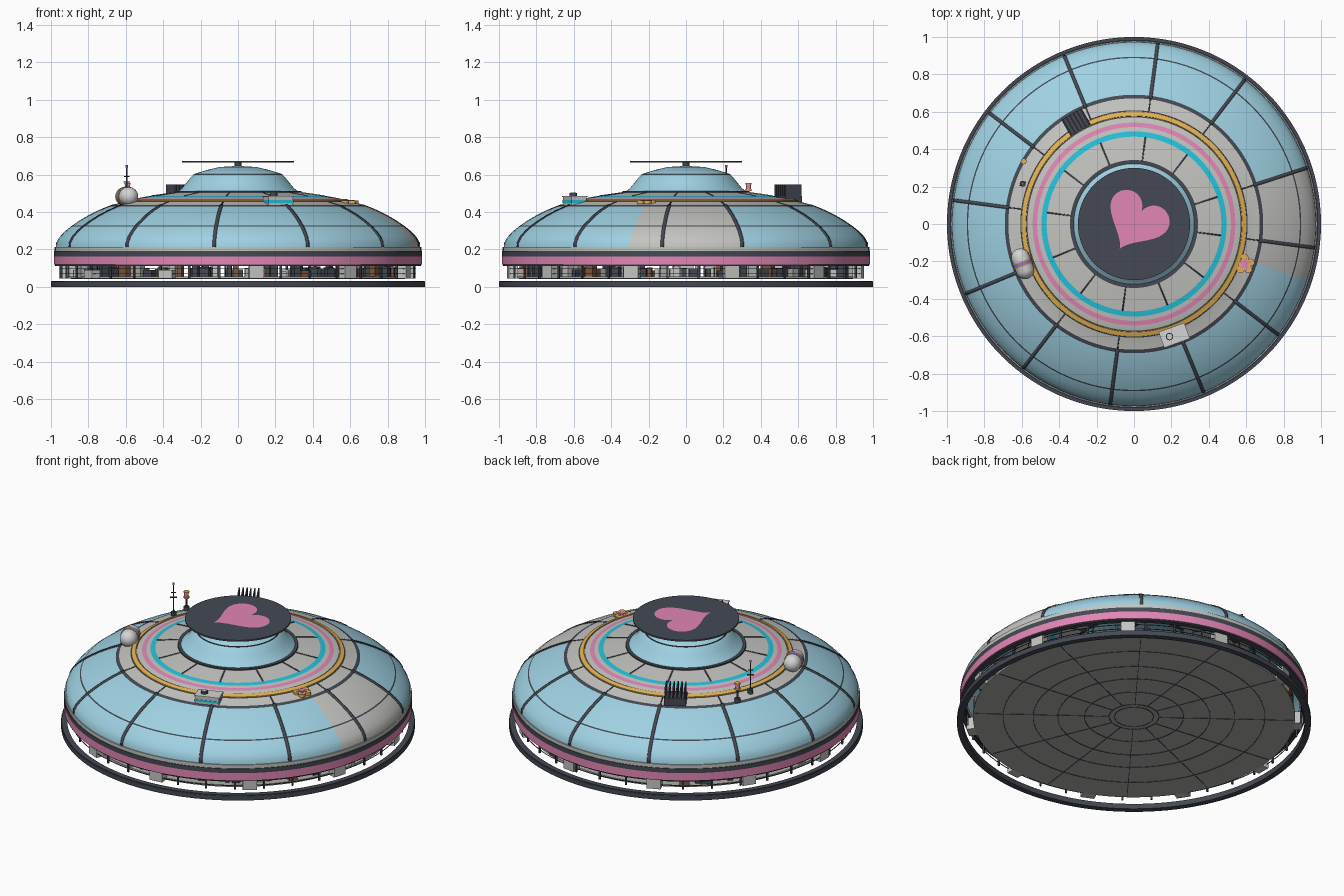
import bpy, bmesh, math, random
from mathutils import Matrix, Vector

if "Cube" in bpy.data.objects:
    bpy.data.objects.remove(bpy.data.objects["Cube"])
random.seed(4)
TAU = math.tau


def mat(name, r, g, b):
    m = bpy.data.materials.new(name)
    m.use_nodes = True
    m.diffuse_color = (r, g, b, 1)
    m.node_tree.nodes["Principled BSDF"].inputs["Base Color"].default_value = (r, g, b, 1)
    return m


BLUE = mat("sky blue", .35, .64, .77)
GREY = mat("light grey", .55, .55, .53)
DARK = mat("slate", .058, .066, .087)
PINK = mat("pink", .76, .24, .46)
GOLD = mat("gold", .76, .44, .09)
CYAN = mat("cyan", .02, .54, .71)
FLOOR = mat("floor grey", .42, .42, .4)
PURPLE = mat("purple", .3, .2, .58)
WHITE = mat("off white", .66, .66, .66)
BROWN = mat("brown", .22, .1, .05)


def finish(name, bm, mats, smooth=True, fix=True):
    if fix:
        bmesh.ops.recalc_face_normals(bm, faces=bm.faces)
    me = bpy.data.meshes.new(name)
    bm.to_mesh(me)
    bm.free()
    for m in mats:
        me.materials.append(m)
    ob = bpy.data.objects.new(name, me)
    bpy.context.collection.objects.link(ob)
    if smooth:
        bpy.context.view_layer.objects.active = ob
        bpy.ops.object.select_all(action='DESELECT')
        ob.select_set(True)
        bpy.ops.object.shade_smooth_by_angle(angle=math.radians(32))
    return ob


def revolve(name, profile, mats, rule=None, closed=False, steps=120):
    """Turn an (r, z) profile round z; rule(i, degrees) picks the material."""
    bm = bmesh.new()
    rows = [[bm.verts.new((r * math.cos(TAU * k / steps), r * math.sin(TAU * k / steps), z))
             for k in range(steps)] for r, z in profile]
    n = len(rows)
    for i in range(n if closed else n - 1):
        a, b = rows[i], rows[(i + 1) % n]
        for k in range(steps):
            j = (k + 1) % steps
            f = bm.faces.new((a[k], a[j], b[j], b[k]))
            if rule:
                f.material_index = rule(i, ((k + .5) * 360 / steps + 180) % 360 - 180)
    return finish(name, bm, mats, fix=closed)


def band(name, r0, r1, z0, z1, m):
    return revolve(name, [(r1, z0), (r1, z1), (r0, z1), (r0, z0)], [m], closed=True)


def box(name, loc, size, m, turn=0):
    bm = bmesh.new()
    bmesh.ops.create_cube(bm, size=1)
    bm.transform(Matrix.Translation(loc) @ Matrix.Rotation(turn, 4, 'Z')
                 @ Matrix.Diagonal((*size, 1)))
    return finish(name, bm, [m], False)


def rod(name, loc, radius, height, m, top=None, sides=16):
    bm = bmesh.new()
    bmesh.ops.create_cone(bm, cap_ends=True, segments=sides, radius1=radius,
                          radius2=radius if top is None else top, depth=height)
    bm.transform(Matrix.Translation(Vector(loc) + Vector((0, 0, height / 2))))
    return finish(name, bm, [m])


def seams(name, profile, angles, width, lift):
    """Raised strips that follow a profile at the given angles."""
    bm = bmesh.new()
    for a in angles:
        c, s = math.cos(math.radians(a)), math.sin(math.radians(a))
        pairs = []
        for r, z in profile:
            r, z = r + lift * .7, z + lift
            pairs.append([bm.verts.new((r * c - t * s, r * s + t * c, z))
                          for t in (-width / 2, width / 2)])
        for p, q in zip(pairs, pairs[1:]):
            bm.faces.new((p[0], p[1], q[1], q[0]))
    ob = finish(name, bm, [DARK], fix=False)
    mod = ob.modifiers.new("thickness", 'SOLIDIFY')
    mod.thickness = .006
    return ob


# Main shell with dark hoops and one grey panel on the left side
shell = [(.975, .2), (.972, .235), (.955, .265), (.925, .297), (.894, .322), (.887, .327),
         (.85, .352), (.8, .381), (.74, .41), (.691, .43), (.672, .437)]
revolve("shell", shell, [BLUE, GREY, DARK],
        lambda i, d: 2 if i in (4, 9) else int(abs(d) < 18))
seam_angles = [18 if k == 1 else -7.5 + 30 * k for k in range(12)]
seams("shell_seams", shell, seam_angles, .018, .003)

# Roof with painted rings
roof = [(.672, .437), (.608, .454), (.603, .456), (.575, .464), (.57, .466), (.542, .472),
        (.518, .477), (.495, .481), (.467, .486), (.342, .504), (.32, .507)]
roof_colour = [0, 4, 1, 4, 0, 2, 0, 3, 0, 4]
revolve("roof", roof, [GREY, GOLD, PINK, CYAN, DARK], lambda i, d: roof_colour[i])
seams("roof_seams", roof[-3:], seam_angles, .007, .002)
seams("roof_outer_seams", roof[:2], seam_angles, .006, .002)
revolve("gold_rim", [(.604, .45), (.602, .461), (.578, .469), (.575, .458)], [GOLD], closed=True)

# Neck, cap and top disc
revolve("neck", [(.335, .5), (.3, .526), (.272, .56), (.25, .588), (.234, .603), (.17, .623),
                 (.1, .64), (.02, .645)], [BLUE])
band("neck_base_line", .322, .34, .498, .512, DARK)
band("neck_top_line", .23, .237, .599, .604, DARK)
rod("hub", (0, 0, .64), .018, .03, DARK)
rod("top_disc", (0, 0, .664), .3, .009, DARK, sides=64)

# Heart plate on the disc
bm = bmesh.new()
outline = []
for k in range(64):
    t = TAU * k / 64
    x = 16 * math.sin(t) ** 3
    y = 13 * math.cos(t) - 5 * math.cos(2 * t) - 2 * math.cos(3 * t) - math.cos(4 * t)
    p = Matrix.Rotation(math.radians(-30), 3, 'Z') @ Vector((x * .0106, y * .0106, 0))
    outline.append(bm.verts.new((p.x + .012, p.y + .02, .675)))
face = bm.faces.new(outline)
face.normal_update()
if face.normal.z < 0:
    face.normal_flip()
finish("heart", bm, [PINK], False, fix=False)

# Side bands
band("grey_band", .955, .98, .19, .212, GREY)
band("dark_band", .955, .984, .163, .19, DARK)
band("pink_band", .96, .984, .118, .163, PINK)
band("lower_lip", .945, .978, .112, .118, DARK)

# Ground ring, railings and floor
band("ground_ring", .965, 1.0, 0, .028, DARK)
band("ground_ring_line", .965, .997, .028, .032, DARK)
rod("floor", (0, 0, .043), .91, .012, FLOOR, sides=96)
for z in (.068, .095):
    band("railing", .948, .952, z, z + .003, DARK)
for r in (.11, .14, .28, .43, .57, .74):
    band("floor_line", r - .002, r + .002, .041, .044, DARK)
for k in range(12):
    a = math.radians(22.5 + 30 * k)
    box("floor_seam", (.52 * math.cos(a), .52 * math.sin(a), .0425), (.76, .004, .003), DARK, a)

# Light boxes, posts and machinery under the shell
for k in range(11):
    a = math.radians(-84 + 33 * k)
    h = .045 if k > 8 else .075
    box("grey_box", (.932 * math.cos(a), .932 * math.sin(a), .045 + h / 2), (.05, .08, h), GREY, a)
for k in range(36):
    a = TAU * (k + .4) / 36
    box("post", (.945 * math.cos(a), .945 * math.sin(a), .08), (.01, .01, .07), DARK, a)
choices = [DARK] * 7 + [FLOOR, GREY, GREY, BROWN]
for k in range(84):
    a = TAU * (k + random.uniform(-.3, .3)) / 84
    r = random.uniform(.8, .9)
    h = random.uniform(.035, .075)
    box("machine_box", (r * math.cos(a), r * math.sin(a), .05 + h / 2),
        (.04, random.uniform(.02, .06), h), random.choice(choices), a)

# Tank lying along the roof edge
bm = bmesh.new()
bmesh.ops.create_uvsphere(bm, u_segments=20, v_segments=16, radius=.05)
for v in bm.verts:
    v.co.z += math.copysign(.034, v.co.z) if abs(v.co.z) > .001 else 0
place = Matrix.Translation((-.595, -.213, .483)) @ Matrix.Rotation(math.radians(-70), 4, 'Z') \
    @ Matrix.Rotation(math.pi / 2, 4, 'Y')
bm.transform(place)
finish("tank", bm, [WHITE])
for m, off, w in ((PURPLE, 0, .02), (GOLD, .013, .006), (GOLD, -.013, .006)):
    bm = bmesh.new()
    bmesh.ops.create_cone(bm, cap_ends=True, segments=24, radius1=.053, radius2=.053, depth=w)
    bm.transform(place @ Matrix.Translation((0, 0, off)))
    finish("tank_strap", bm, [m])

# Aerials
rod("aerial_base", (-.595, .215, .445), .016, .025, DARK)
rod("aerial", (-.595, .215, .46), .004, .185, DARK, .003)
for z, w in ((.56, .04), (.59, .03)):
    box("aerial_bar", (-.595, .215, z), (w, .005, .005), DARK, .6)
rod("aerial_tip", (-.595, .215, .638), .006, .012, PINK)
rod("lamp_base", (-.59, .335, .435), .016, .025, DARK)
rod("lamp_pole", (-.59, .335, .45), .005, .07, DARK)
rod("lamp_collar", (-.59, .335, .512), .016, .01, GOLD)
rod("lamp", (-.59, .335, .522), .013, .024, PINK)
rod("lamp_cap", (-.59, .335, .546), .016, .008, GOLD)

# Cooling fins
turn = math.radians(30)
box("fin_base", (-.31, .545, .462), (.125, .1, .045), DARK, turn)
for k in range(6):
    off = (k - 2.5) * .022
    box("fin", (-.31 + off * math.cos(turn), .545 + off * math.sin(turn), .512),
        (.007, .1, .07), DARK, turn)

# Control box with a dial
turn = math.radians(20)
box("control_box", (.215, -.595, .458), (.14, .085, .045), GREY, turn)
box("control_box_stripe", (.215, -.595, .456), (.143, .088, .014), CYAN, turn)
box("control_box_lid", (.215, -.595, .483), (.146, .09, .006), WHITE, turn)
rod("dial", (.19, -.602, .486), .02, .014, DARK)
rod("dial_top", (.19, -.602, .5), .015, .003, WHITE)

# Gold flower ornament
cx, cy = .592, -.215
for k in range(5):
    a = TAU * k / 5 + .3
    rod("petal", (cx + .034 * math.cos(a), cy + .034 * math.sin(a), .442), .02, .018, GOLD)
    rod("petal_mark", (cx + .022 * math.cos(a), cy + .022 * math.sin(a), .46), .009, .003, PINK)
rod("flower_middle", (cx, cy, .442), .03, .018, GOLD)
rod("flower_eye", (cx, cy, .46), .016, .005, PINK)
